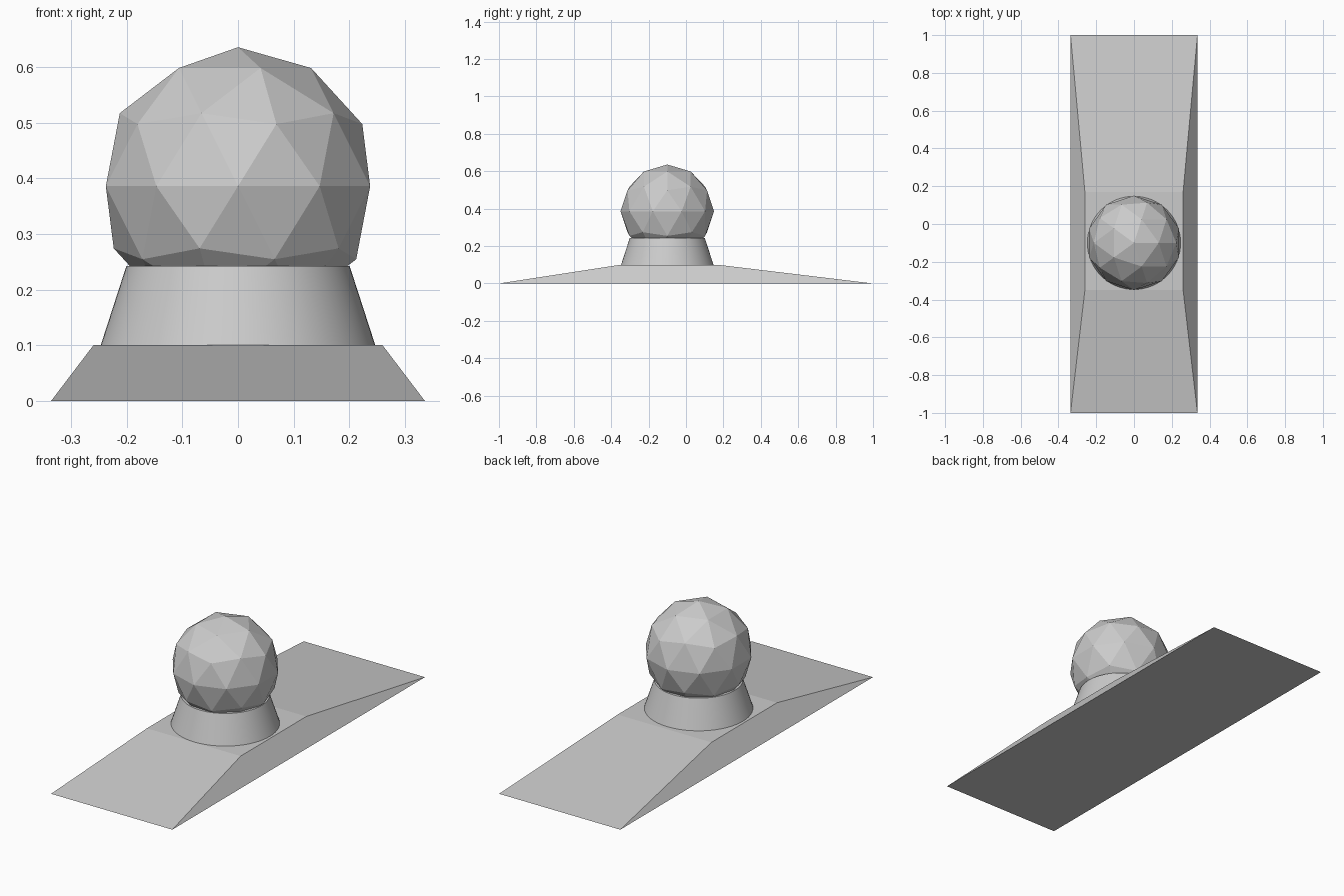
import bpy, bmesh

if "Cube" in bpy.data.objects:
    bpy.data.objects.remove(bpy.data.objects["Cube"])

CENTER_Y = -0.10


# Sloped base plate: rectangle at the ground, smaller offset rectangle on top
def rect(bm, half_x, y0, y1, z):
    return [bm.verts.new((x, y, z)) for x, y in
            ((-half_x, y0), (half_x, y0), (half_x, y1), (-half_x, y1))]


bm = bmesh.new()
low = rect(bm, 0.336, -1.0, 1.0, 0.0)
top = rect(bm, 0.26, -0.35, 0.17, 0.10)
bm.faces.new(low[::-1])
bm.faces.new(top)
for i in range(4):
    j = (i + 1) % 4
    bm.faces.new((low[i], low[j], top[j], top[i]))
bmesh.ops.recalc_face_normals(bm, faces=bm.faces[:])
mesh = bpy.data.meshes.new("base_plate")
bm.to_mesh(mesh)
bm.free()
bpy.context.collection.objects.link(bpy.data.objects.new("base_plate", mesh))

# Tapered neck, smooth shaded, standing on the plate
bpy.ops.mesh.primitive_cone_add(vertices=64, radius1=0.247, radius2=0.201,
                                depth=0.142, location=(0, CENTER_Y, 0.171))
bpy.context.object.name = "neck"
bpy.ops.object.shade_smooth_by_angle()

# Faceted ball sunk into the neck
bpy.ops.mesh.primitive_ico_sphere_add(subdivisions=2, radius=0.25,
                                      location=(0, CENTER_Y, 0.386))
bpy.context.object.name = "faceted_ball"
